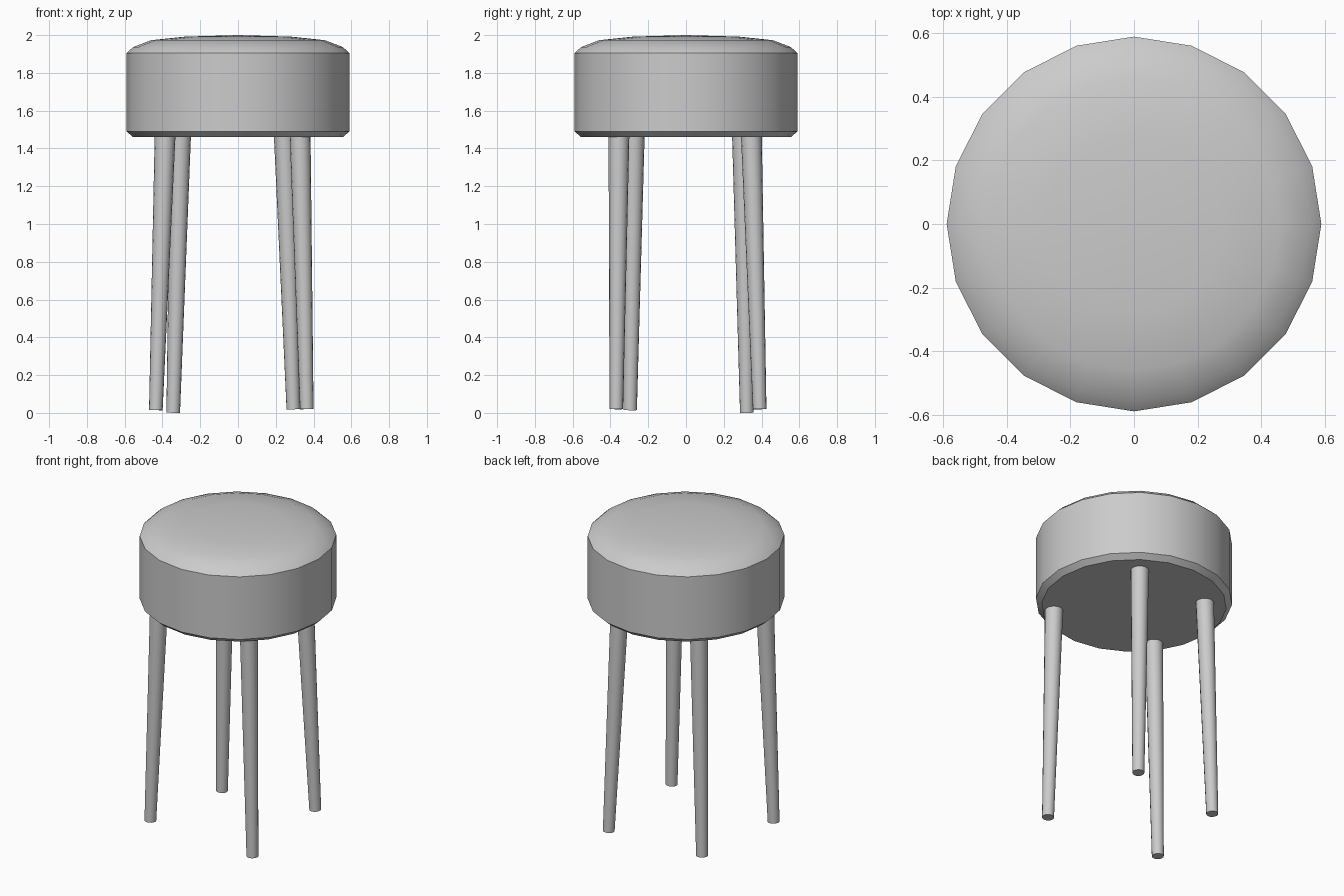
import bpy
from math import cos, sin, pi, radians
from mathutils import Vector

if "Cube" in bpy.data.objects:
    bpy.data.objects.remove(bpy.data.objects["Cube"])


def loft(name, rings):
    """Capped solid through rings of points; a one-point ring is a pole."""
    verts, faces, starts = [], [], []
    for ring in rings:
        starts.append(len(verts))
        verts += ring
    for k in range(len(rings) - 1):
        a, b, n = starts[k], starts[k + 1], len(rings[k])
        for i in range(n):
            j = (i + 1) % n
            if len(rings[k + 1]) == 1:
                faces.append((a + i, a + j, b))
            else:
                faces.append((a + i, a + j, b + j, b + i))
    faces.append(tuple(reversed(range(len(rings[0])))))
    if len(rings[-1]) > 1:
        faces.append(tuple(range(starts[-1], len(verts))))
    mesh = bpy.data.meshes.new(name)
    mesh.from_pydata(verts, [], faces)
    obj = bpy.data.objects.new(name, mesh)
    bpy.context.collection.objects.link(obj)
    bpy.ops.object.select_all(action='DESELECT')
    obj.select_set(True)
    bpy.context.view_layer.objects.active = obj
    bpy.ops.object.shade_smooth_by_angle(angle=radians(30))
    return obj


def ring(center, radius, sides, axis=Vector((0, 0, 1))):
    turn = Vector((0, 0, 1)).rotation_difference(axis)
    return [Vector(center) + turn @ Vector((radius * cos(2 * pi * i / sides),
                                            radius * sin(2 * pi * i / sides), 0))
            for i in range(sides)]


# Cushioned seat: 20-sided turned profile with a shallow dome
profile = [(0.555, 1.46), (0.59, 1.49), (0.59, 1.905), (0.555, 1.937),
           (0.46, 1.973), (0.28, 1.992)]
loft("seat", [ring((0, 0, z), r, 20) for r, z in profile] + [[Vector((0, 0, 2.0))]])

# Four tapered, slightly uneven splayed legs: foot point, point under the seat
legs = {
    "front_left_leg": ((-0.435, -0.296, 0.015), (-0.386, -0.274, 1.47)),
    "front_right_leg": ((0.364, -0.369, 0.02), (0.329, -0.355, 1.47)),
    "back_left_leg": ((-0.343, 0.322, 0.001), (-0.304, 0.299, 1.47)),
    "back_right_leg": ((0.293, 0.390, 0.02), (0.245, 0.346, 1.47)),
}
for name, (foot, top) in legs.items():
    axis = (Vector(top) - Vector(foot)).normalized()
    loft(name, [ring(foot, 0.036, 16, axis), ring(top, 0.055, 16, axis)])
